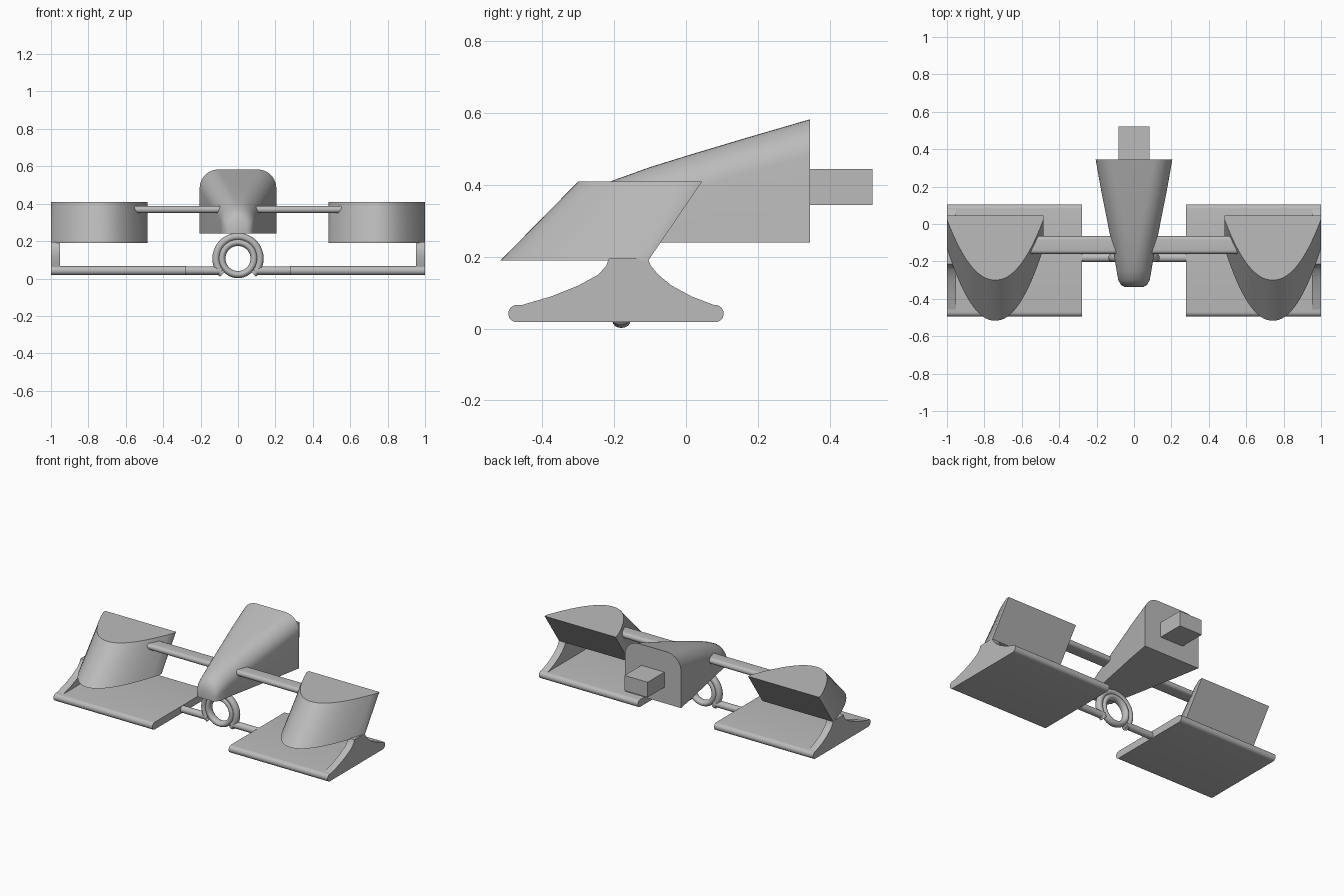
import bpy, bmesh
from math import sin, cos, pi, radians

cube = bpy.data.objects.get("Cube")
if cube:
    bpy.data.objects.remove(cube, do_unlink=True)

grey = bpy.data.materials.new("plain grey")
grey.use_nodes = True
colour = (0.5, 0.5, 0.5, 1)
grey.diffuse_color = colour
grey.node_tree.nodes["Principled BSDF"].inputs["Base Color"].default_value = colour


def loft(name, rings, closed=False):
    """Skin a list of equal-length rings; cap the ends unless closed."""
    bm = bmesh.new()
    rows = [[bm.verts.new(p) for p in ring] for ring in rings]
    n = len(rows[0])
    pairs = list(zip(rows, rows[1:]))
    if closed:
        pairs.append((rows[-1], rows[0]))
    for a, b in pairs:
        for i in range(n):
            j = (i + 1) % n
            bm.faces.new((a[i], a[j], b[j], b[i]))
    if not closed:
        bm.faces.new(rows[0])
        bm.faces.new(rows[-1])
    bmesh.ops.recalc_face_normals(bm, faces=bm.faces)
    mesh = bpy.data.meshes.new(name)
    bm.to_mesh(mesh)
    bm.free()
    mesh.materials.append(grey)
    obj = bpy.data.objects.new(name, mesh)
    bpy.context.collection.objects.link(obj)
    bpy.ops.object.select_all(action="DESELECT")
    obj.select_set(True)
    bpy.context.view_layer.objects.active = obj
    bpy.ops.object.shade_smooth_by_angle(angle=radians(35))
    return obj


def rounded_bar(name, x0, x1, y0, y1, z0, z1):
    """Bar along x with fully rounded front and back edges."""
    r = (z1 - z0) / 2
    profile = []
    for centre, start in ((y1 - r, -pi / 2), (y0 + r, pi / 2)):
        for i in range(13):
            a = start + pi * i / 12
            profile.append((centre + r * cos(a), z0 + r + r * sin(a)))
    return loft(name, [[(x, y, z) for y, z in profile] for x in (x0, x1)])


def hoop(name, major, half_r, half_y, a0, a1, closed):
    """Ring or arc around the y axis with an elliptical section."""
    rings = []
    steps = 64
    for i in range(steps if closed else steps + 1):
        a = radians(a0 + (a1 - a0) * i / steps)
        ring = []
        for k in range(16):
            t = 2 * pi * k / 16
            r = major + half_r * cos(t)
            ring.append((r * cos(a), -0.18 + half_y * sin(t), 0.107 + r * sin(a)))
        rings.append(ring)
    return loft(name, rings, closed)


def arch(y, w, top, r, base=0.24):
    """Body section: flat base, rounded top corners."""
    r = min(r, w - 0.002, top - base - 0.002)
    pts = [(-w, y, base), (w, y, base)]
    for cx, start in ((w - r, 0), (r - w, pi / 2)):
        for i in range(11):
            a = start + pi / 2 * i / 10
            pts.append((cx + r * cos(a), y, top - r + r * sin(a)))
    return pts


# Tapering central body with a blunt nose: y, half width, top, corner radius
stations = [
    (-0.337, 0.05, 0.30, 0.05), (-0.325, 0.07, 0.335, 0.07),
    (-0.30, 0.084, 0.365, 0.084), (-0.25, 0.093, 0.392, 0.09),
    (-0.2, 0.101, 0.414, 0.095), (-0.1, 0.121, 0.45, 0.1),
    (0, 0.14, 0.481, 0.1), (0.17, 0.174, 0.532, 0.1),
    (0.345, 0.205, 0.583, 0.1)]
loft("central_body", [arch(*s) for s in stations])

# Square peg at the rear
loft("rear_peg", [[(x, y, z) for x, z in
                   ((-0.084, 0.345), (0.084, 0.345), (0.084, 0.445), (-0.084, 0.445))]
                  for y in (0.34, 0.52)])


# Slanted pod: flat back, curved prow
def pod_outline(z, back, tip):
    pts = [(1, 0)]
    for i in range(33):
        u = 1 - i / 16
        pts.append((u, 0.06 + 0.94 * (1 - abs(u) ** 2.1)))
    pts.append((-1, 0))
    return [(0.742 + 0.258 * u, back + (tip - back) * d, z) for u, d in pts]


# Waisted outer strut: front edge and back edge at each height
strut_edges = [(0.05, -0.47, 0.09), (0.065, -0.46, 0.08), (0.09, -0.375, 0.015),
               (0.12, -0.3, -0.04), (0.15, -0.245, -0.077),
               (0.175, -0.222, -0.098), (0.195, -0.215, -0.106)]

sides = [
    loft("pod", [pod_outline(0.19, -0.105, -0.517), pod_outline(0.41, 0.045, -0.30)]),
    loft("outer_strut", [[(0.953, f, z), (1, f, z), (1, b, z), (0.953, b, z)]
                         for z, f, b in strut_edges]),
    rounded_bar("base_plate", 0.278, 1, -0.495, 0.105, 0.018, 0.066),
    rounded_bar("upper_arm", 0.05, 0.56, -0.16, -0.065, 0.35, 0.388),
    rounded_bar("lower_arm", 0.085, 0.3, -0.203, -0.157, 0.02, 0.064),
]

# Mirror the side parts across the centre plane
for obj in sides:
    part = obj.name
    obj.name = "left_" + part
    twin = obj.copy()
    twin.data = obj.data.copy()
    twin.name = "right_" + part
    bpy.context.collection.objects.link(twin)
    bm = bmesh.new()
    bm.from_mesh(twin.data)
    for v in bm.verts:
        v.co.x = -v.co.x
    bmesh.ops.reverse_faces(bm, faces=bm.faces)
    bm.to_mesh(twin.data)
    bm.free()

# Centre ring and the open collar around it
hoop("centre_ring", 0.086, 0.019, 0.025, 0, 360, True)
hoop("ring_collar", 0.117, 0.02, 0.023, -45, 225, False)
